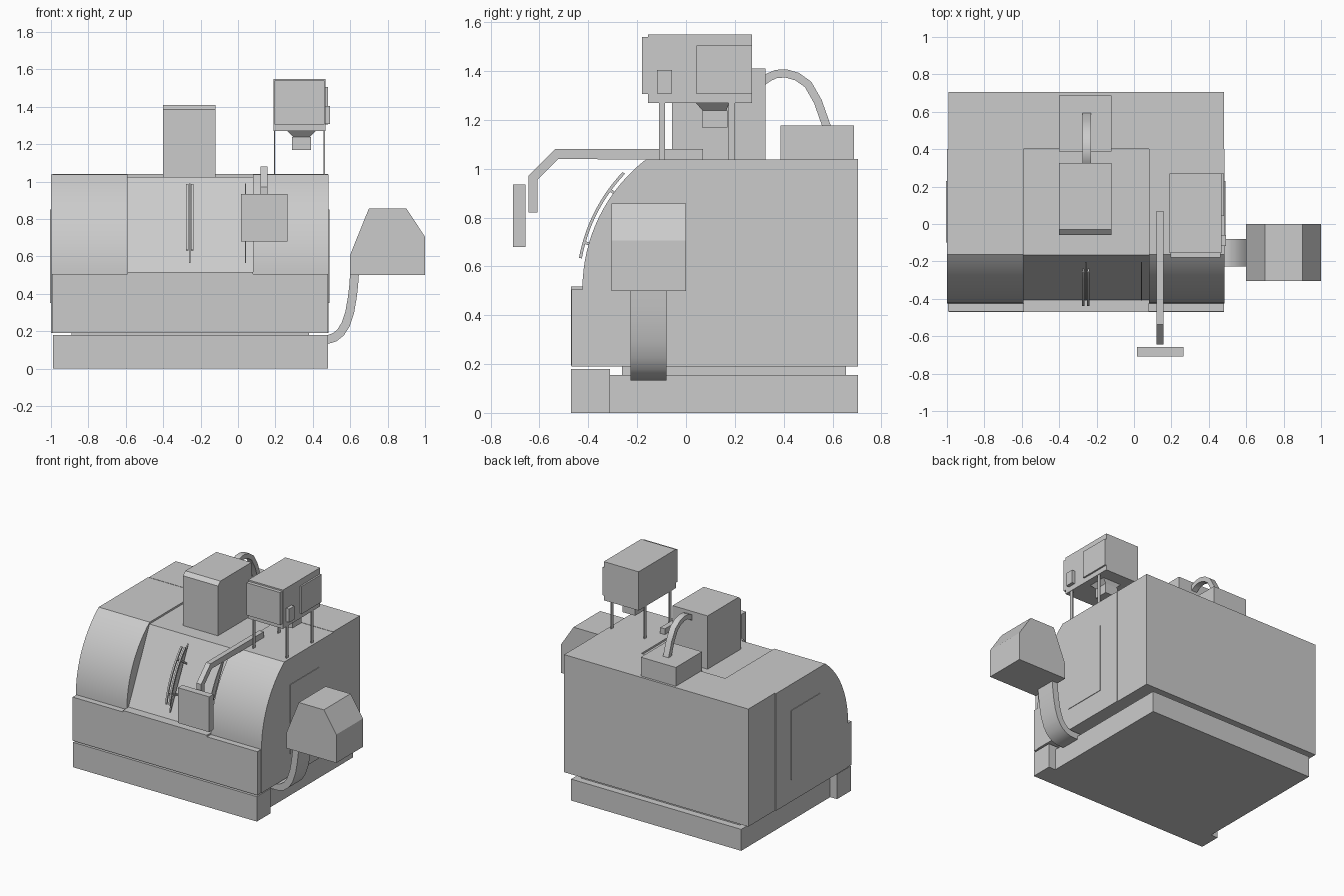
import bpy, bmesh, math
from mathutils import Vector

if "Cube" in bpy.data.objects:
    bpy.data.objects.remove(bpy.data.objects["Cube"])

grey = bpy.data.materials.new("machine_grey")
grey.diffuse_color = (0.6, 0.6, 0.6, 1)
grey.use_nodes = True
grey.node_tree.nodes["Principled BSDF"].inputs["Base Color"].default_value = grey.diffuse_color


def finish(name, bm, smooth=False):
    bmesh.ops.recalc_face_normals(bm, faces=bm.faces)
    me = bpy.data.meshes.new(name)
    bm.to_mesh(me)
    bm.free()
    me.materials.append(grey)
    ob = bpy.data.objects.new(name, me)
    bpy.context.collection.objects.link(ob)
    if smooth:
        bpy.ops.object.select_all(action='DESELECT')
        ob.select_set(True)
        bpy.context.view_layer.objects.active = ob
        bpy.ops.object.shade_smooth_by_angle(angle=math.radians(25))
    return ob


def prism(name, pts, a0, a1, axis='x', smooth=False):
    """Extrude a profile: (y, z) points along x, or (x, z) points along y."""
    bm = bmesh.new()
    place = (lambda p, a: (a, p[0], p[1])) if axis == 'x' else (lambda p, a: (p[0], a, p[1]))
    face = bm.faces.new([bm.verts.new(place(p, a0)) for p in pts])
    ext = bmesh.ops.extrude_face_region(bm, geom=[face])
    new = [g for g in ext['geom'] if isinstance(g, bmesh.types.BMVert)]
    step = (a1 - a0, 0, 0) if axis == 'x' else (0, a1 - a0, 0)
    bmesh.ops.translate(bm, verts=new, vec=step)
    return finish(name, bm, smooth)


def box(name, x0, x1, y0, y1, z0, z1):
    return prism(name, [(y0, z0), (y1, z0), (y1, z1), (y0, z1)], x0, x1)


def frustum(name, lo, hi, z0, z1):
    bm = bmesh.new()
    for (x0, x1, y0, y1), z in ((lo, z0), (hi, z1)):
        for x, y in ((x0, y0), (x1, y0), (x1, y1), (x0, y1)):
            bm.verts.new((x, y, z))
    bmesh.ops.convex_hull(bm, input=bm.verts)
    return finish(name, bm)


def band(path, width):
    """Outline of constant width around a centre line."""
    p = [Vector(q) for q in path]
    left, right = [], []
    for i, q in enumerate(p):
        d = (p[min(i + 1, len(p) - 1)] - p[max(i - 1, 0)]).normalized()
        n = Vector((-d.y, d.x)) * width / 2
        left.append(q + n)
        right.append(q - n)
    return left + right[::-1]


# Curved hood arc shared by the body, handles and ribs
CY, CZ, R, TOP = 0.246, 0.508, 0.67, 52.3


def arc(r, a0, a1, n=16):
    out = []
    for i in range(n + 1):
        a = math.radians(a0 + (a1 - a0) * i / n)
        out.append((CY - r * math.cos(a), CZ + r * math.sin(a)))
    return out


# Base: front block, recessed rear block and plinth
box("base_front", -0.99, 0.48, -0.47, -0.312, 0, 0.18)
box("base_rear", -0.935, 0.425, -0.312, 0.705, 0, 0.155)
box("plinth", -0.89, 0.38, -0.262, 0.655, 0.15, 0.195)

# Body: curved hood either side of a flat recessed door, plus the rear cabinet
hood = [(0.4, 0.19), (-0.424, 0.19)] + arc(R, 0, TOP) + [(0.4, 1.038)]
prism("hood_left", hood, -1.0, -0.592, smooth=True)
prism("hood_right", hood, 0.08, 0.485, smooth=True)
prism("door", [(0.4, 0.19), (-0.42, 0.19), (-0.405, 0.517), (-0.165, 1.025), (0.4, 1.025)],
      -0.592, 0.08)
box("rear_cabinet", -0.992, 0.481, 0.4, 0.705, 0.19, 1.04)
box("front_panel", -0.995, 0.482, -0.468, -0.415, 0.19, 0.505)
box("door_sill", -0.592, 0.08, -0.47, -0.4, 0.195, 0.517)

# Raised side access panels
for side, x0, x1 in (("left", -1.004, -0.998), ("right", 0.483, 0.489)):
    box("side_panel_" + side, x0, x1, -0.1, 0.23, 0.35, 0.85)

# Thin ribs on the door, and the pair of curved handles
for name, x0, x1 in (("door_rib_centre", -0.262, -0.253), ("door_rib_right", 0.038, 0.043)):
    prism(name, arc(0.658, 5, 47), x0, x1, smooth=True)
for side, x in (("left", -0.277), ("right", -0.25)):
    prism("handle_" + side, arc(0.696, 10.5, 43.5) + arc(0.684, 43.5, 10.5), x, x + 0.012,
          smooth=True)
    for i, a in enumerate((16, 36)):
        prism(f"handle_mount_{side}_{i}",
              arc(0.688, a - 0.5, a + 0.5, 1) + arc(0.59, a + 0.5, a - 0.5, 1),
              x + 0.001, x + 0.011)

# Column on top with a chamfered front edge, rear box and hose
prism("column", [(-0.058, 1.02), (0.325, 1.02), (0.325, 1.41), (-0.03, 1.41), (-0.058, 1.385)],
      -0.4, -0.12)
box("rear_box", -0.4, -0.12, 0.388, 0.688, 1.03, 1.176)
hose = [(0.31, 1.355), (0.34, 1.375), (0.37, 1.388), (0.41, 1.39), (0.455, 1.377),
        (0.5, 1.345), (0.54, 1.275), (0.577, 1.17)]
prism("hose", band(hose, 0.034), -0.275, -0.231, smooth=True)

# Raised unit on thin posts
box("unit_case", 0.19, 0.468, -0.155, 0.27, 1.27, 1.55)
box("unit_front_cover", 0.195, 0.463, -0.18, -0.155, 1.305, 1.54)
box("unit_side_cover", 0.468, 0.48, 0.042, 0.27, 1.305, 1.505)
box("unit_switch", 0.468, 0.492, -0.118, -0.058, 1.308, 1.405)
frustum("unit_funnel", (0.297, 0.383, 0.068, 0.165), (0.263, 0.417, 0.038, 0.178), 1.238, 1.272)
box("unit_outlet", 0.288, 0.39, 0.065, 0.17, 1.168, 1.238)
for i, x in enumerate((0.192, 0.458)):
    for j, y in enumerate((-0.11, 0.175)):
        box(f"unit_post_{i}{j}", x, x + 0.007, y, y + 0.025, 1.03, 1.28)

# Bent arm carrying the control panel
prism("panel_arm", [(0.07, 1.035), (0.07, 1.08), (-0.537, 1.08), (-0.645, 0.972), (-0.645, 0.82),
                    (-0.608, 0.82), (-0.608, 0.955), (-0.522, 1.04)], 0.12, 0.157)
box("control_panel", 0.015, 0.265, -0.708, -0.658, 0.68, 0.935)

# Side chute curving up to the collection hopper
chute = [(0.4, 0.155), (0.48, 0.156), (0.515, 0.167), (0.548, 0.193), (0.575, 0.235),
         (0.597, 0.3), (0.611, 0.38), (0.618, 0.44), (0.623, 0.51)]
prism("chute", band(chute, 0.047), -0.228, -0.08, axis='y', smooth=True)
prism("hopper", [(0.6, 0.5), (1.0, 0.5), (1.0, 0.705), (0.9, 0.857), (0.7, 0.857), (0.6, 0.61)],
      -0.305, 0.0, axis='y')
